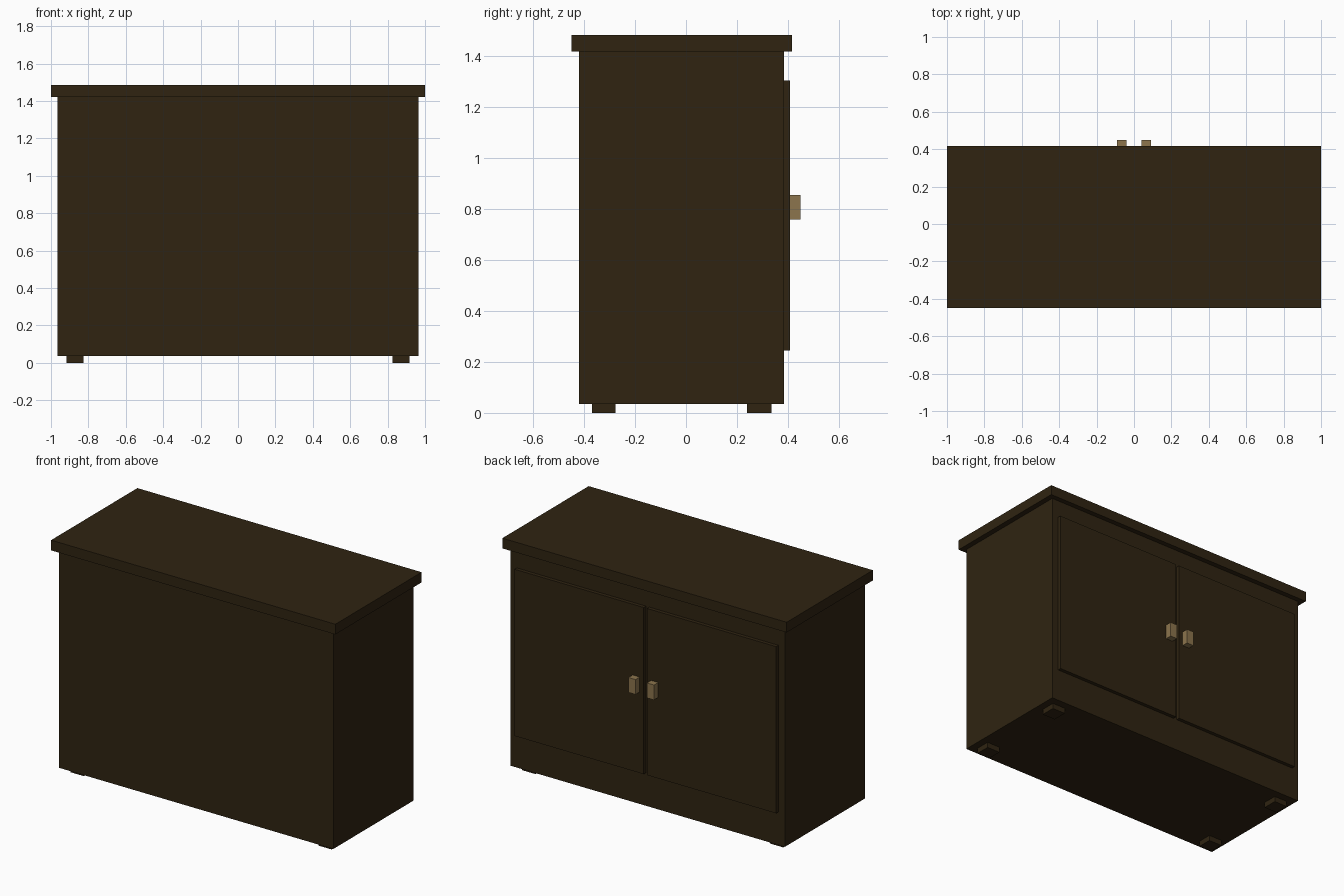
import bpy
import bmesh

cube = bpy.data.objects.get("Cube")
if cube:
    bpy.data.objects.remove(cube, do_unlink=True)


def make_material(name, color):
    mat = bpy.data.materials.new(name)
    mat.use_nodes = True
    mat.diffuse_color = color
    mat.node_tree.nodes["Principled BSDF"].inputs["Base Color"].default_value = color
    return mat


dark_wood = make_material("dark wood", (0.029, 0.0175, 0.0057, 1))
brass = make_material("dull brass", (0.262, 0.177, 0.074, 1))


def box(name, x, y, z, mat):
    """Flat-sided box from (min, max) ranges on each axis."""
    bm = bmesh.new()
    bmesh.ops.create_cube(bm, size=1)
    for v in bm.verts:
        for i, (lo, hi) in enumerate((x, y, z)):
            v.co[i] = lo if v.co[i] < 0 else hi
    mesh = bpy.data.meshes.new(name)
    bm.to_mesh(mesh)
    bm.free()
    mesh.materials.append(mat)
    obj = bpy.data.objects.new(name, mesh)
    bpy.context.collection.objects.link(obj)
    return obj


# Carcass and overhanging top
box("cabinet_body", (-0.965, 0.965), (-0.42, 0.385), (0.035, 1.42), dark_wood)
box("cabinet_top", (-1.0, 1.0), (-0.45, 0.417), (1.42, 1.485), dark_wood)

# Doors, handles and feet, mirrored left and right
for side, s in (("left", 1), ("right", -1)):
    def span(a, b):
        return tuple(sorted((s * a, s * b)))

    box(side + "_door", span(0.012, 0.92), (0.385, 0.408), (0.245, 1.305), dark_wood)
    box(side + "_handle", span(0.04, 0.09), (0.408, 0.45), (0.76, 0.855), brass)
    for end, y in (("front", (-0.37, -0.277)), ("back", (0.24, 0.335))):
        box(f"{end}_{side}_foot", span(0.825, 0.918), y, (0.0, 0.035), dark_wood)
